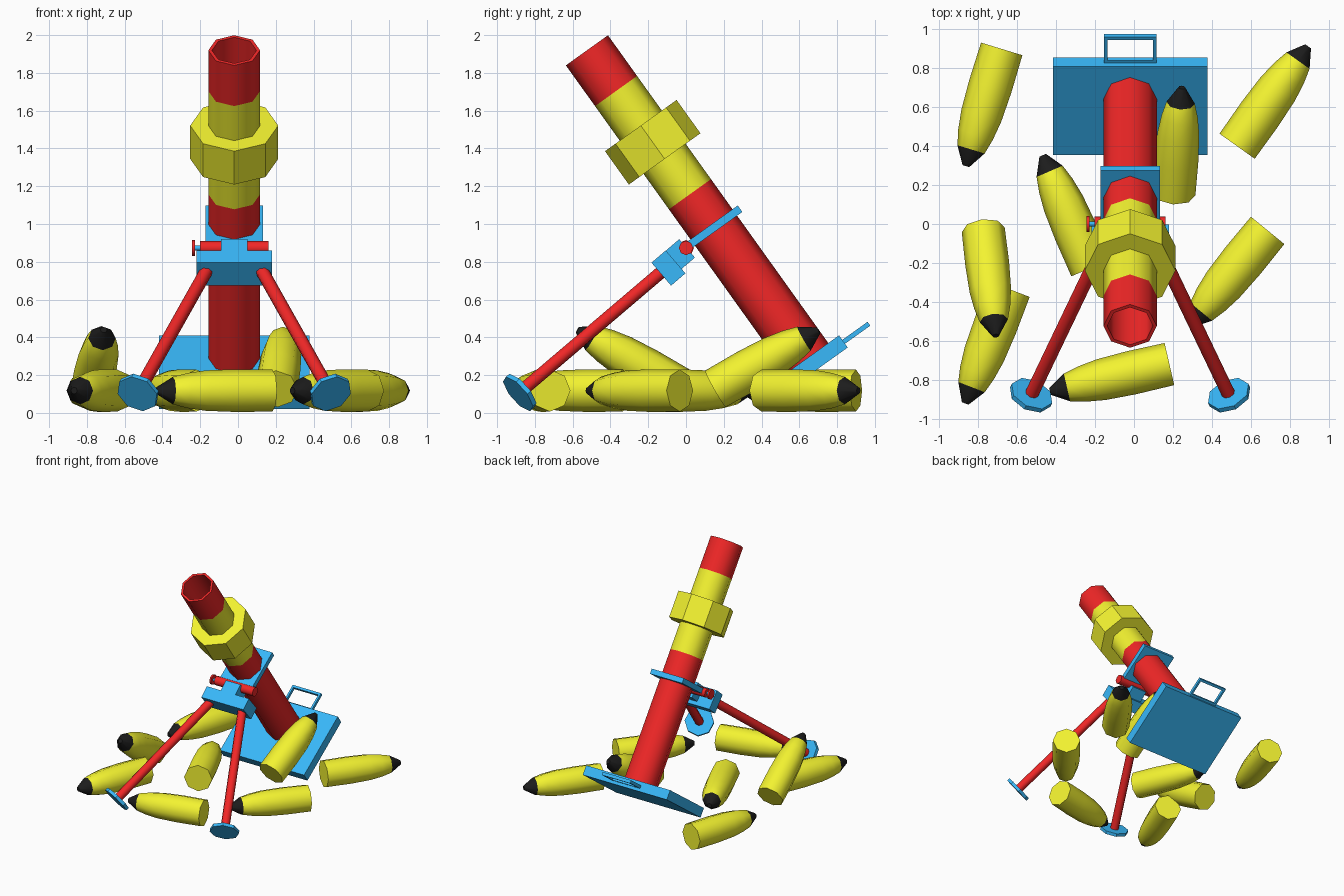
import bpy, bmesh
from math import radians, cos, sin, pi
from mathutils import Vector, Matrix

if "Cube" in bpy.data.objects:
    bpy.data.objects.remove(bpy.data.objects["Cube"])


def material(name, rgb):
    m = bpy.data.materials.new(name)
    m.diffuse_color = (*rgb, 1)
    m.use_nodes = True
    m.node_tree.nodes["Principled BSDF"].inputs["Base Color"].default_value = m.diffuse_color
    return m


RED = material("red_paint", (0.88, 0.02, 0.02))
YELLOW = material("yellow_paint", (0.9, 0.9, 0.03))
BLUE = material("blue_paint", (0.04, 0.48, 0.95))
BLACK = material("black_paint", (0.012, 0.012, 0.012))

TILT = Matrix.Rotation(radians(35.6), 4, 'X')      # barrel frame: z along the barrel
CX = -0.02                                         # weapon centre line


def finish(name, bm, mats, matrix, smooth=False):
    bmesh.ops.recalc_face_normals(bm, faces=bm.faces)
    me = bpy.data.meshes.new(name)
    bm.to_mesh(me)
    bm.free()
    for m in mats:
        me.materials.append(m)
    if smooth:
        me.shade_smooth()
        me.set_sharp_from_angle(angle=radians(50))
    ob = bpy.data.objects.new(name, me)
    ob.matrix_world = matrix
    bpy.context.collection.objects.link(ob)
    return ob


def lathe(name, profile, bands, matrix, sides=8, smooth=False):
    """Spin (radius, height) points; one material per band, both ends capped."""
    bm = bmesh.new()
    rings = [[bm.verts.new((r * cos(2 * pi * i / sides), r * sin(2 * pi * i / sides), z))
              for i in range(sides)] for r, z in profile]
    mats = list(dict.fromkeys(bands))
    for a, b, mat in zip(rings, rings[1:], bands):
        for i in range(sides):
            j = (i + 1) % sides
            bm.faces.new((a[i], a[j], b[j], b[i])).material_index = mats.index(mat)
    bm.faces.new(rings[0]).material_index = mats.index(bands[0])
    bm.faces.new(rings[-1]).material_index = mats.index(bands[-1])
    return finish(name, bm, mats, matrix, smooth)


def aim(a, b):
    """Frame at a whose z axis points to b."""
    a, b = Vector(a), Vector(b)
    return Matrix.Translation(a) @ (b - a).to_track_quat('Z', 'Y').to_matrix().to_4x4()


def rod(name, a, b, r, mat, sides=8, smooth=True):
    length = (Vector(b) - Vector(a)).length
    return lathe(name, [(r, 0), (r, length)], [mat], aim(a, b), sides, smooth)


def box(name, centre, size, mat, rot=TILT, offset=(0, 0, 0)):
    bm = bmesh.new()
    bmesh.ops.create_cube(bm, size=1)
    bmesh.ops.scale(bm, vec=size, verts=bm.verts)
    bmesh.ops.translate(bm, vec=offset, verts=bm.verts)
    return finish(name, bm, [mat], Matrix.Translation(centre) @ rot)


# Barrel with bore and painted band
barrel = Matrix.Translation((CX, 0.642, 0.29)) @ TILT
R, L = 0.137, 2.004
lathe("barrel", [(R, -0.02), (R, 1.067), (R, 1.739), (R, L), (0.118, L), (0.118, 0.1)],
      [RED, YELLOW, RED, RED, RED], barrel, smooth=True)
lathe("barrel_collar", [(0.233, L - 0.707), (0.233, L - 0.49)], [YELLOW], barrel)

# Base plate and carrying handle
plate = (CX, 0.582, 0.247)
box("base_plate", plate, (0.795, 0.561, 0.079), BLUE, offset=(0, 0, -0.0395))
for side in (-1, 1):
    box("handle_side", plate, (0.017, 0.165, 0.025), BLUE, offset=(side * 0.126, 0.362, -0.042))
for v in (0.288, 0.435):
    box("handle_bar", plate, (0.269, 0.02, 0.025), BLUE, offset=(0, v, -0.042))

# Barrel clamp plate
box("barrel_clamp", (CX, 0.148, 0.982), (0.305, 0.34, 0.042), BLUE)

# Cross pivot with adjusting screw
py, pz = 0.0, 0.873
rod("cross_pivot", (CX - 0.182, py, pz), (CX + 0.182, py, pz), 0.038, RED)
rod("screw_stem", (-0.235, py, pz), (-0.19, py, pz), 0.013, BLUE)
rod("screw_wheel", (-0.243, py, pz), (-0.228, py, pz), 0.042, RED)

# Bipod head
head_rot = Matrix.Rotation(radians(40.5), 4, 'X')
box("bipod_head", (CX, -0.093, 0.767), (0.398, 0.1, 0.16), BLUE, head_rot)
box("bipod_neck", (CX, -0.04, 0.832), (0.138, 0.12, 0.128), BLUE, head_rot)

# Legs and round feet
for side, label in ((-1, "left"), (1, "right")):
    top = Vector((CX + side * 0.145, -0.12, 0.755))
    foot = Vector((CX + side * 0.508, -0.878, 0.11))
    rod(label + "_leg", top, foot, 0.035, RED)
    d = (foot - top).normalized()
    rod(label + "_foot", foot - d * 0.01, foot + d * 0.016, 0.115, BLUE, smooth=False)

# Loose shells: base centre and a point at the tip
G = 0.118
shells = [
    ((-0.68, 0.90, G), (-0.865, 0.295, G)),
    ((0.53, 0.40, G), (0.90, 0.92, G)),
    ((0.205, 0.155, 0.127), (0.245, 0.69, 0.43)),
    ((-0.22, -0.225, G), (-0.47, 0.355, G)),
    ((-0.775, -0.03, 0.13), (-0.715, -0.54, 0.42)),
    ((0.687, -0.033, G), (0.288, -0.52, G)),
    ((0.182, -0.72, G), (-0.43, -0.86, G)),
    ((-0.64, -0.335, G), (-0.865, -0.915, G)),
]
shell_profile = [(0.111, 0), (0.113, 0.2), (0.107, 0.36), (0.093, 0.46), (0.073, 0.54), (0.018, 0.63)]
for n, (base, tip) in enumerate(shells, 1):
    lathe(f"shell_{n}", shell_profile, [YELLOW] * 4 + [BLACK], aim(base, tip), smooth=True)
